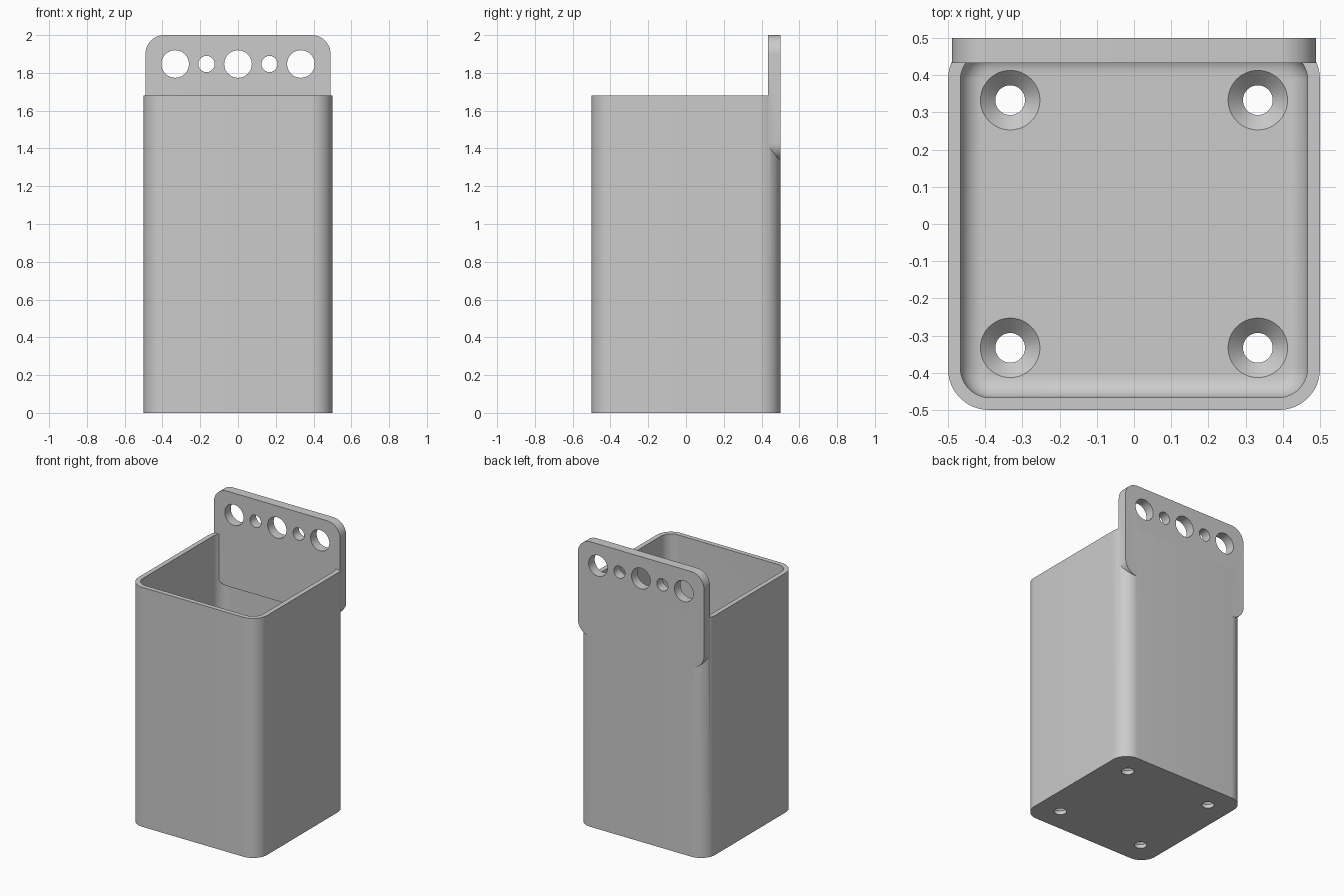
import bpy, bmesh, math
from mathutils import Matrix

cube = bpy.data.objects.get("Cube")
if cube:
    bpy.data.objects.remove(cube, do_unlink=True)

grey = bpy.data.materials.new("plain grey")
grey.use_nodes = True
colour = (0.6, 0.6, 0.6, 1)
grey.diffuse_color = colour
grey.node_tree.nodes["Principled BSDF"].inputs["Base Color"].default_value = colour

HEIGHT = 1.68
FLOOR = 0.067
WALL = 0.033
FILLET = 0.06


def rounded_rect(half_w, half_h, radius, steps=12):
    """Outline points of a rectangle with round corners."""
    points = []
    for i, (sx, sy) in enumerate([(1, 1), (-1, 1), (-1, -1), (1, -1)]):
        for k in range(steps + 1):
            a = (i + k / steps) * math.pi / 2
            points.append((sx * (half_w - radius) + radius * math.cos(a),
                           sy * (half_h - radius) + radius * math.sin(a)))
    return points


def loft(name, rings):
    """Skin a list of (outline, height) rings and cap both ends."""
    bm = bmesh.new()
    loops = [[bm.verts.new((x, y, z)) for x, y in pts] for pts, z in rings]
    n = len(loops[0])
    for a, b in zip(loops, loops[1:]):
        for i in range(n):
            j = (i + 1) % n
            bm.faces.new((a[i], a[j], b[j], b[i]))
    bm.faces.new(loops[0])
    bm.faces.new(loops[-1])
    bmesh.ops.recalc_face_normals(bm, faces=bm.faces)
    mesh = bpy.data.meshes.new(name)
    bm.to_mesh(mesh)
    bm.free()
    mesh.materials.append(grey)
    obj = bpy.data.objects.new(name, mesh)
    bpy.context.collection.objects.link(obj)
    return obj


def circle(radius, steps=48):
    return [(radius * math.cos(2 * math.pi * i / steps),
             radius * math.sin(2 * math.pi * i / steps)) for i in range(steps)]


def combine(target, tool, operation):
    """Apply a boolean and remove the tool object."""
    tool.hide_render = True
    bpy.context.view_layer.objects.active = target
    mod = target.modifiers.new("combine", 'BOOLEAN')
    mod.operation = operation
    mod.solver = 'EXACT'
    mod.object = tool
    bpy.ops.object.modifier_apply(modifier=mod.name)
    bpy.data.objects.remove(tool, do_unlink=True)


# Open square container with a filleted inner floor
inner = 0.5 - WALL
rings = [(rounded_rect(0.5, 0.5, 0.11), 0),
         (rounded_rect(0.5, 0.5, 0.11), HEIGHT),
         (rounded_rect(inner, inner, 0.08), HEIGHT)]
for k in range(9):
    a = k / 8 * math.pi / 2
    inset = FILLET * (1 - math.cos(a))
    rings.append((rounded_rect(inner - inset, inner - inset, 0.08 - inset),
                  FLOOR + FILLET * (1 - math.sin(a))))
container = loft("container", rings)

# Hanging plate at the back
plate_outline = rounded_rect(0.49, 0.333, 0.1)
plate = loft("hanging_plate", [(plate_outline, 0), (plate_outline, 0.067)])
plate.data.transform(Matrix.Translation((0, 0.5, 1.667)) @ Matrix.Rotation(math.pi / 2, 4, 'X'))

# Row of holes through the plate
for x, r in [(-0.333, 0.073), (-0.167, 0.043), (0, 0.073), (0.167, 0.043), (0.333, 0.073)]:
    cutter = loft("plate_hole_cutter", [(circle(r), -0.1), (circle(r), 0.2)])
    cutter.data.transform(Matrix.Translation((x, 0.5, 1.847)) @ Matrix.Rotation(math.pi / 2, 4, 'X'))
    combine(plate, cutter, 'DIFFERENCE')

# Countersunk drain holes in the floor
for x in (-0.333, 0.333):
    for y in (-0.333, 0.333):
        cutter = loft("drain_hole_cutter", [
            (circle(0.04), -0.1), (circle(0.04), FLOOR - 0.04),
            (circle(0.08), FLOOR), (circle(0.08), FLOOR + 0.1)])
        cutter.data.transform(Matrix.Translation((x, y, 0)))
        combine(container, cutter, 'DIFFERENCE')

combine(container, plate, 'UNION')

# Smooth curves, crisp edges
bpy.ops.object.select_all(action='DESELECT')
container.select_set(True)
bpy.context.view_layer.objects.active = container
bpy.ops.object.shade_smooth_by_angle(angle=math.radians(30))
